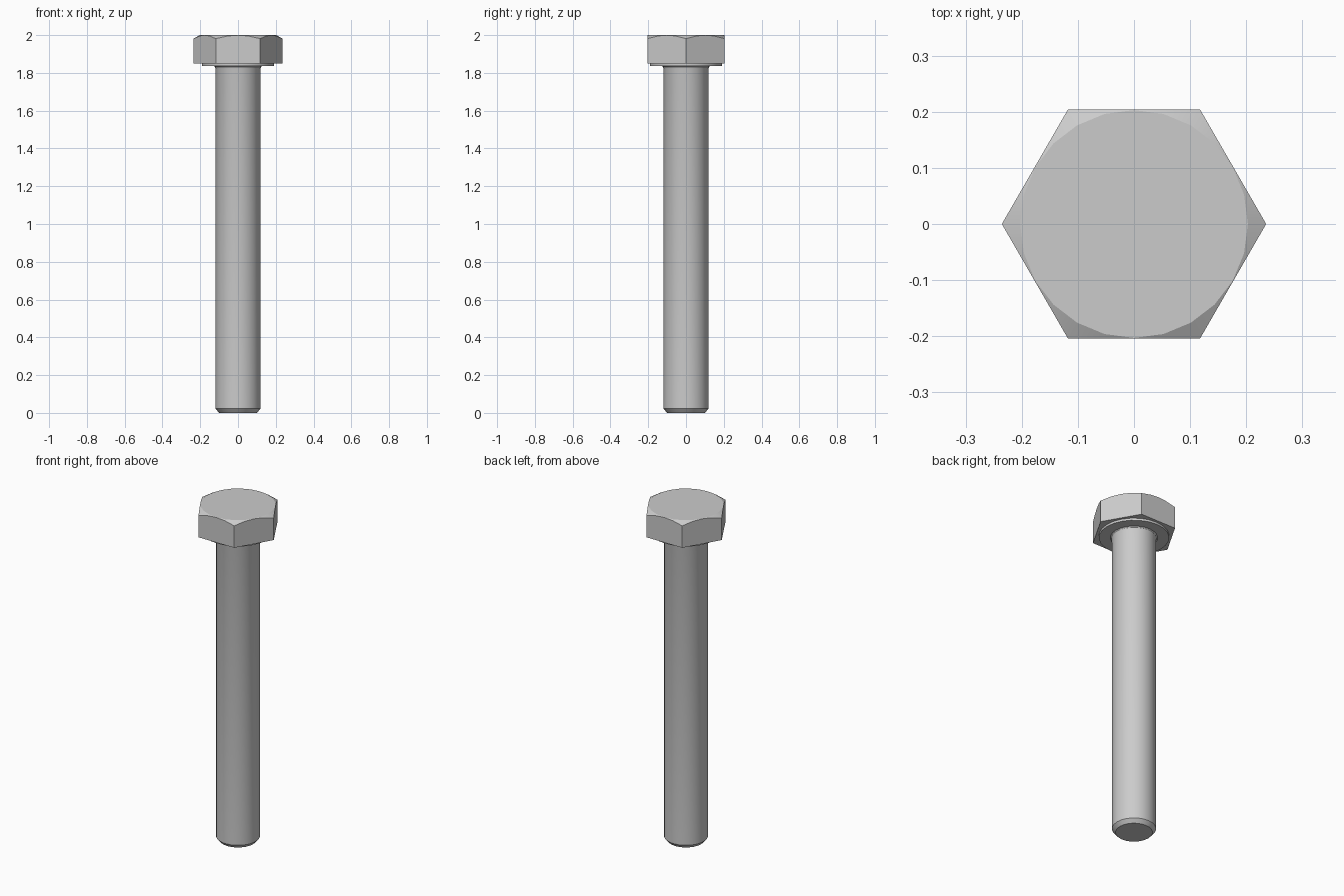
import bpy, bmesh
from math import pi, cos, sin, radians, tan

if "Cube" in bpy.data.objects:
    bpy.data.objects.remove(bpy.data.objects["Cube"])

SEGS = 24
APOTHEM = 0.204      # half the width across the flats
TOP_R = 0.203        # flat disc on top of the head
CHAMFER = tan(radians(30))


def hex_radius(a):
    """Distance from the axis to the hexagon outline at angle a."""
    return APOTHEM / cos(a % (pi / 3) - pi / 6)


def loft(name, rings, cap_start=True, cap_end=True):
    """Skin a list of (radius, z) rings; each entry may be a function of angle."""
    bm = bmesh.new()
    loops = []
    for r, z in rings:
        loop = []
        for i in range(SEGS):
            a = 2 * pi * i / SEGS
            ra = r(a) if callable(r) else r
            za = z(a) if callable(z) else z
            loop.append(bm.verts.new((ra * cos(a), ra * sin(a), za)))
        loops.append(loop)
    for lo, hi in zip(loops, loops[1:]):
        for i in range(SEGS):
            j = (i + 1) % SEGS
            bm.faces.new((lo[i], lo[j], hi[j], hi[i]))
    if cap_start:
        bm.faces.new(loops[0][::-1])
    if cap_end:
        bm.faces.new(loops[-1])
    bm.normal_update()
    mesh = bpy.data.meshes.new(name)
    bm.to_mesh(mesh)
    bm.free()
    obj = bpy.data.objects.new(name, mesh)
    bpy.context.collection.objects.link(obj)
    bpy.ops.object.select_all(action='DESELECT')
    obj.select_set(True)
    bpy.context.view_layer.objects.active = obj
    bpy.ops.object.shade_smooth_by_angle(angle=radians(20))
    return obj


# Threadless shank with chamfered tip and small fillet under the head
loft("shank", [
    (0.10, 0.0),
    (0.119, 0.022),
    (0.119, 1.822),
    (0.122, 1.832),
    (0.128, 1.837),
], cap_end=False)

# Hexagonal head with washer face below and conical chamfer on top
loft("hex_head", [
    (0.19, 1.837),
    (0.19, 1.85),
    (hex_radius, 1.85),
    (hex_radius, lambda a: 2.0 - (hex_radius(a) - TOP_R) * CHAMFER),
    (TOP_R, 2.0),
])
